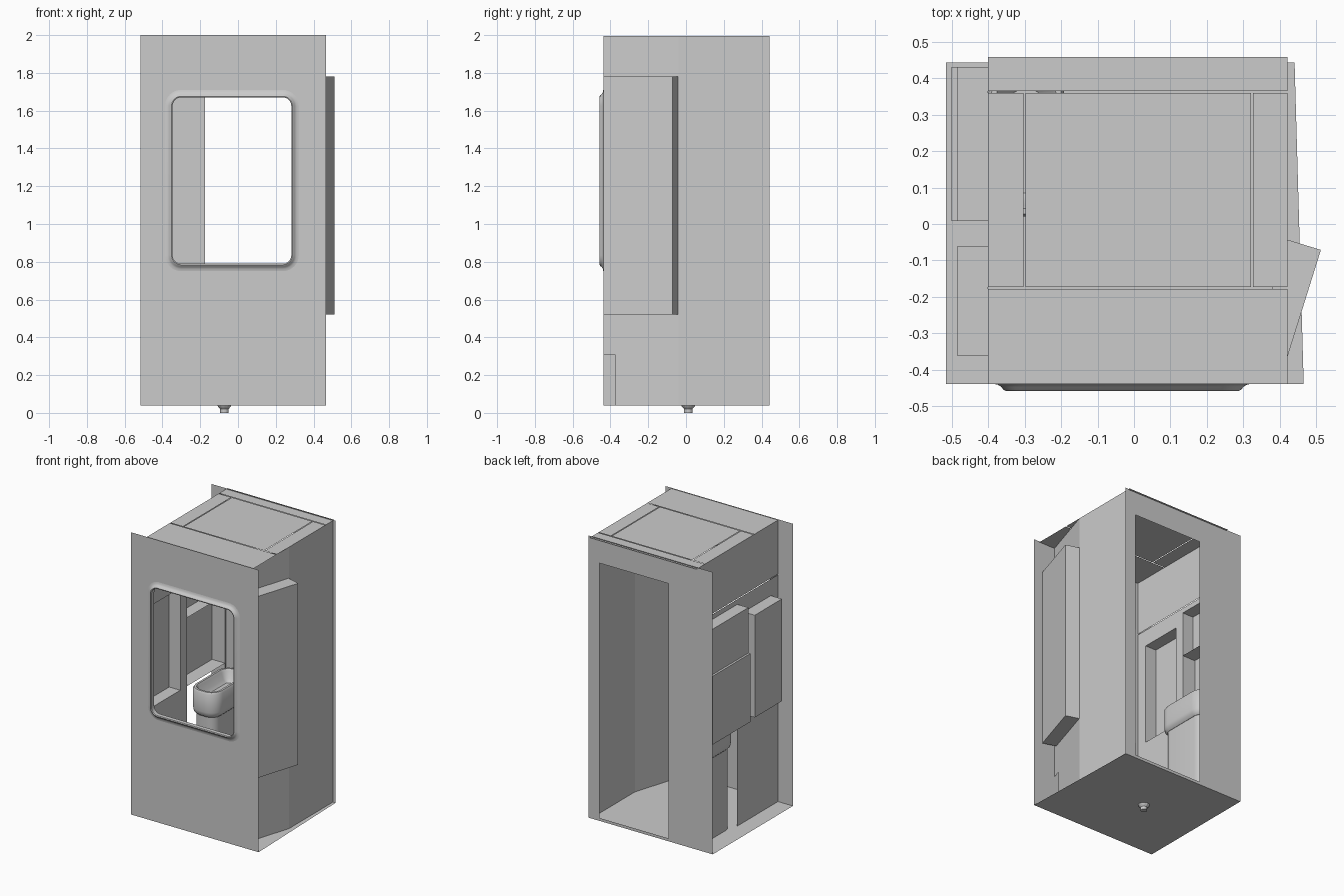
import bpy, bmesh, math

if "Cube" in bpy.data.objects:
    bpy.data.objects.remove(bpy.data.objects["Cube"])

Z0, Z1 = 0.04, 2.0
YF, YB = -0.438, 0.442


def finish(name, bm, smooth=False):
    bmesh.ops.recalc_face_normals(bm, faces=bm.faces)
    me = bpy.data.meshes.new(name)
    bm.to_mesh(me)
    bm.free()
    ob = bpy.data.objects.new(name, me)
    bpy.context.collection.objects.link(ob)
    if smooth:
        bpy.ops.object.select_all(action='DESELECT')
        ob.select_set(True)
        bpy.context.view_layer.objects.active = ob
        bpy.ops.object.shade_smooth_by_angle(angle=math.radians(40))
    return ob


def rect(a0, a1, b0, b1):
    return [(a0, b0), (a1, b0), (a1, b1), (a0, b1)]


def round_rect(a0, a1, b0, b1, r, off=0.0, n=8):
    # rounded rectangle grown outward by off
    a0, a1, b0, b1, r = a0 - off, a1 + off, b0 - off, b1 + off, max(r + off, 0.005)
    pts = []
    for i, (ca, cb) in enumerate([(a1 - r, b1 - r), (a0 + r, b1 - r),
                                  (a0 + r, b0 + r), (a1 - r, b0 + r)]):
        for k in range(n + 1):
            t = math.pi / 2 * (i + k / n)
            pts.append((ca + r * math.cos(t), cb + r * math.sin(t)))
    return pts


def panel(name, loops, place):
    # flat sheet: outer loop plus hole loops
    bm = bmesh.new()
    edges = []
    for loop in loops:
        vs = [bm.verts.new(place(a, b)) for a, b in loop]
        edges += [bm.edges.new((vs[i - 1], vs[i])) for i in range(len(vs))]
    bmesh.ops.triangle_fill(bm, edges=edges, use_beauty=True)
    bmesh.ops.dissolve_limit(bm, angle_limit=0.01, verts=bm.verts[:], edges=bm.edges[:])
    return finish(name, bm)


def loft(name, rings, cap_first=True, cap_last=True, smooth=False, skip_side=None):
    bm = bmesh.new()
    vr = [[bm.verts.new(p) for p in ring] for ring in rings]
    n = len(vr[0])
    for lo, hi in zip(vr, vr[1:]):
        for i in range(n):
            if i != skip_side:
                bm.faces.new((lo[i], lo[(i + 1) % n], hi[(i + 1) % n], hi[i]))
    if cap_first:
        bm.faces.new(vr[0])
    if cap_last:
        bm.faces.new(vr[-1])
    return finish(name, bm, smooth)


def prism(name, plan, z0, z1, skip_side=None):
    return loft(name, [[(x, y, z) for x, y in plan] for z in (z0, z1)], skip_side=skip_side)


def at_z(pts, z):
    return [(x, y, z) for x, y in pts]


# floor plate
panel("floor", [[(-0.515, YF), (0.465, YF), (0.44, YB), (-0.515, YB)]],
      lambda x, y: (x, y, Z0))

# front wall with window opening and raised rounded frame
WIN = (-0.346, 0.282, 0.79, 1.67, 0.045)
panel("front_wall", [rect(-0.515, 0.465, Z0, Z1), round_rect(*WIN, off=0.04)],
      lambda x, z: (x, YF, z))
frame = [(0.04, YF), (0.028, -0.440), (0.018, -0.446), (0.012, -0.454),
         (0.006, -0.457), (0.0, -0.454), (0.0, -0.425)]
loft("window_frame", [[(x, y, z) for x, z in round_rect(*WIN, off=o)] for o, y in frame],
     False, False, True)

# back wall with doorway
panel("back_wall", [rect(-0.515, 0.44, Z0, Z1), rect(-0.175, 0.357, 0.06, 1.83)],
      lambda x, z: (x, YB, z))

# left wall: lower sheet opens into the recesses, separate upper sheet
left = lambda y, z: (-0.40, y, z)
panel("left_wall", [[(YF, Z0), (0.012, Z0), (0.012, 1.58), (0.43, 1.58), (0.43, Z0),
                     (YB, Z0), (YB, 1.615), (YF, 1.615)],
                    rect(-0.36, -0.062, 0.79, 1.5)], left)
panel("left_upper_wall", [rect(YF, YB, 1.62, 1.995)], left)

# recessed cabinets outside the left wall, open toward the cabin (side 1 is +x)
for name, x, y0, y1, z0, z1 in [("front_cabinet", -0.485, -0.36, -0.062, 0.79, 1.5),
                                ("lower_back_cabinet", -0.50, 0.008, 0.43, 0.79, 1.265),
                                ("upper_back_cabinet", -0.485, 0.008, 0.43, 1.265, 1.58)]:
    ob = prism(name, rect(x, -0.40, y0, y1), z0, z1, skip_side=1)
    if "back" in name:
        # the two back cabinets share one niche
        bm = bmesh.new()
        bm.from_mesh(ob.data)
        gone = [f for f in bm.faces if abs(f.calc_center_median().z - 1.265) < 1e-4]
        if name.startswith("upper"):
            bmesh.ops.delete(bm, geom=gone, context='FACES')
        bm.to_mesh(ob.data)
        bm.free()

# right wall: straight part, then an angled part with a bottom notch
panel("right_wall", [rect(-0.04, YB, Z0, 1.995)], lambda y, z: (0.42, y, z))
panel("angled_wall", [[(-0.375, Z0), (-0.04, Z0), (-0.04, 1.995), (YF, 1.995),
                       (YF, 0.31), (-0.375, 0.31)]],
      lambda y, z: (0.42 + (y + 0.04) * 0.314, y, z))

# angled box mounted on the outside of the right wall
prism("side_box", [(0.42, -0.043), (0.512, -0.071), (0.398, -0.436), (0.306, -0.408)],
      0.52, 1.78)

# ceiling panels with narrow seams
G = 0.0025
for name, x0, x1, y0, y1 in [("ceiling_front", -0.40, 0.42, YF, -0.175 - G),
                             ("ceiling_back", -0.40, 0.42, 0.362 + G, 0.457),
                             ("ceiling_left", -0.40, -0.30 - G, -0.175 + G, 0.362 - G),
                             ("ceiling_centre", -0.30 + G, 0.323 - G, -0.175 + G, 0.362 - G),
                             ("ceiling_right", 0.323 + G, 0.42, -0.175 + G, 0.362 - G)]:
    panel(name, [rect(x0, x1, y0, y1)], lambda x, y: (x, y, 1.995))

# washbasin and its pedestal in the back left corner
SINK = (-0.40, -0.19, 0.02, 0.43, 0.085)
basin = [(-0.02, 0.60), (-0.004, 0.615), (0, 0.64), (0, 0.765), (-0.008, 0.778),
         (-0.022, 0.778), (-0.03, 0.765), (-0.045, 0.72), (-0.065, 0.70)]
loft("basin", [at_z(round_rect(*SINK, off=o), z) for o, z in basin], smooth=True)
loft("pedestal", [at_z(round_rect(*SINK, off=-0.022), z) for z in (Z0, 0.60)], smooth=True)

# floor drain
drain = [(0.037, 0.04), (0.034, 0.034), (0.022, 0.02), (0.022, 0.0)]
loft("drain", [[(-0.072 + r * math.cos(k * math.pi / 6), 0.012 + r * math.sin(k * math.pi / 6), z)
                for k in range(12)] for r, z in drain])
